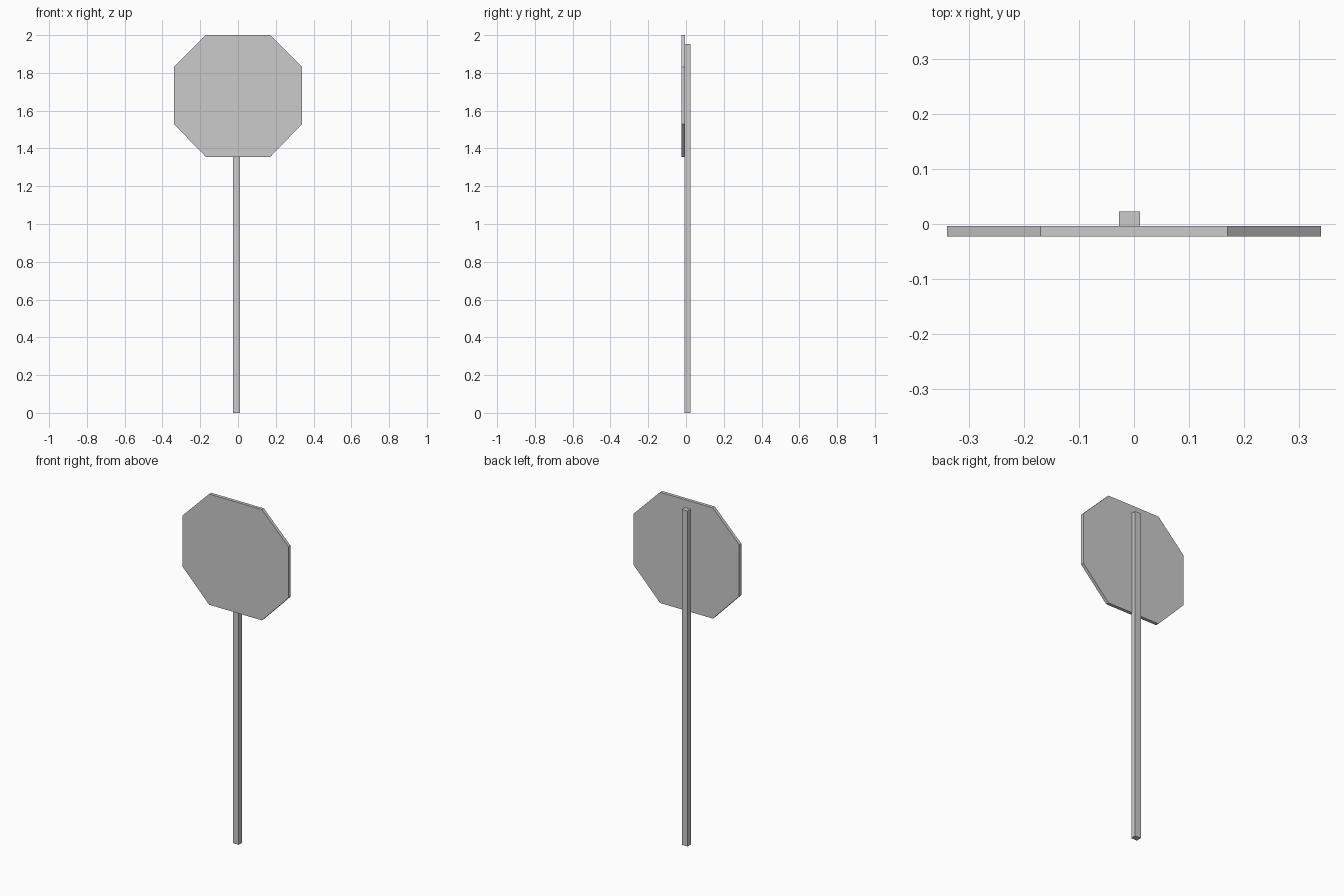
import bpy, bmesh

if "Cube" in bpy.data.objects:
    bpy.data.objects.remove(bpy.data.objects["Cube"])


def extrude_profile(name, points, y0, y1):
    """Prism from an (x, z) outline, spanning y0 to y1."""
    bm = bmesh.new()
    face = bm.faces.new([bm.verts.new((x, y0, z)) for x, z in points])
    out = bmesh.ops.extrude_face_region(bm, geom=[face])
    for v in out["geom"]:
        if isinstance(v, bmesh.types.BMVert):
            v.co.y = y1
    bmesh.ops.recalc_face_normals(bm, faces=bm.faces)
    mesh = bpy.data.meshes.new(name)
    bm.to_mesh(mesh)
    bm.free()
    obj = bpy.data.objects.new(name, mesh)
    bpy.context.collection.objects.link(obj)
    return obj


# Octagonal sign plate: right half of the outline, mirrored to the left
right = [(0.17, 1.355), (0.34, 1.53), (0.34, 1.83), (0.17, 2.0)]
outline = right + [(-x, z) for x, z in reversed(right)]
extrude_profile("sign_plate", outline, -0.023, -0.004)

# Square post behind the plate, slightly left of centre and let into its back
post = [(-0.027, 0), (0.011, 0), (0.011, 1.953), (-0.027, 1.953)]
extrude_profile("post", post, -0.009, 0.023)
